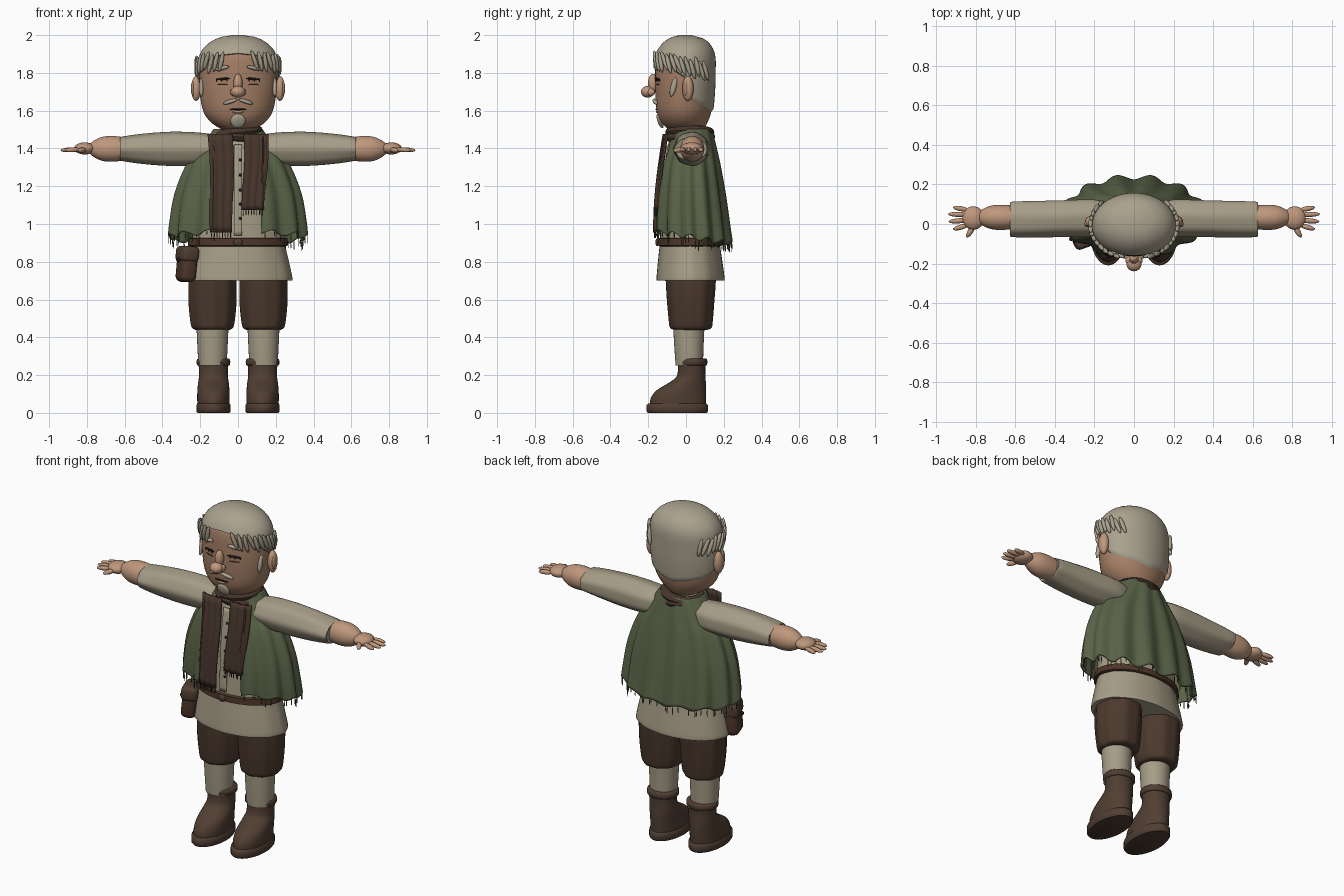
import bpy, bmesh, math, random
from math import sin, cos, pi, radians
from mathutils import Matrix, Vector, Euler

random.seed(4)
if "Cube" in bpy.data.objects:
    bpy.data.objects.remove(bpy.data.objects["Cube"])


def material(name, r, g, b):
    m = bpy.data.materials.new(name)
    m.use_nodes = True
    m.diffuse_color = (r, g, b, 1)
    for node in m.node_tree.nodes:
        if node.type == "BSDF_PRINCIPLED":
            node.inputs["Base Color"].default_value = (r, g, b, 1)
    return m


SKIN = material("warm_skin", .52, .31, .20)
FACE = material("tanned_face", .38, .215, .135)
HAIR = material("grey_hair", .40, .36, .27)
LINEN = material("linen", .38, .335, .24)
GREEN = material("moss_green", .10, .125, .063)
PANTS = material("dark_brown_cloth", .07, .04, .026)
SCARF = material("scarf_brown", .062, .037, .025)
LEATHER = material("boot_leather", .08, .048, .032)
BELT = material("belt_leather", .075, .036, .022)
DARK = material("near_black", .015, .01, .008)


def finish(name, bm, mat, thick=0):
    bmesh.ops.recalc_face_normals(bm, faces=bm.faces)
    me = bpy.data.meshes.new(name)
    for f in bm.faces:
        f.smooth = True
    bm.to_mesh(me)
    bm.free()
    me.set_sharp_from_angle(angle=radians(50))
    me.materials.append(mat)
    ob = bpy.data.objects.new(name, me)
    bpy.context.collection.objects.link(ob)
    if thick:
        mod = ob.modifiers.new("thickness", "SOLIDIFY")
        mod.thickness = thick
        mod.offset = 0
    return ob


def ball(name, loc, radii, mat, rot=None, seg=16):
    bm = bmesh.new()
    m = Matrix.LocRotScale(Vector(loc), rot or Euler(), Vector(radii))
    bmesh.ops.create_uvsphere(bm, u_segments=seg, v_segments=seg // 2 + 2, radius=1, matrix=m)
    return finish(name, bm, mat)


def smooth_rows(rings, steps):
    """Catmull-Rom interpolation between the given rings."""
    out = []
    for i in range(len(rings) - 1):
        p = [rings[max(0, min(len(rings) - 1, i + k))] for k in (-1, 0, 1, 2)]
        for j in range(steps):
            t = j / steps
            out.append(tuple(b + .5 * t * (c - a + t * (2*a - 5*b + 4*c - d + t * (3*(b - c) + d - a)))
                             if steps > 1 else b for a, b, c, d in zip(*p)))
    return out + [rings[-1]]


def sheet(name, nu, nv, func, mat, closed=False, caps=False, thick=0):
    """Grid surface; func(u, v) gives a point for u, v in 0..1."""
    bm = bmesh.new()
    cols = nu if closed else nu + 1
    g = [[bm.verts.new(func(i / nu, j / nv)) for i in range(cols)] for j in range(nv + 1)]
    for j in range(nv):
        for i in range(nu):
            k = (i + 1) % cols
            bm.faces.new((g[j][i], g[j][k], g[j + 1][k], g[j + 1][i]))
    if caps:
        bm.faces.new(g[0])
        bm.faces.new(g[-1])
    return finish(name, bm, mat, thick)


def oval(ring, a, cx=0):
    """Point on a ring (z, half width, front y, back y); angle 0 faces the front."""
    z, w, yf, yb = ring
    return Vector((cx + w * sin(a), (yf + yb) / 2 - (yb - yf) / 2 * cos(a), z))


def loft(name, rings, mat, cx=0, steps=4, flutes=0, depth=0, place=lambda p: p):
    rows = smooth_rows(rings, steps)

    def point(u, v):
        z, w, yf, yb = rows[round(v * (len(rows) - 1))]
        k = depth * cos(flutes * 2 * pi * u)
        return place(oval((z, w * (1 + k), yf - .1 * k, yb + .1 * k), 2 * pi * u, cx))
    return sheet(name, 48, len(rows) - 1, point, mat, closed=True, caps=True)


def lookup(table, t):
    """Linear interpolation of rows sorted by their first value."""
    for p, q in zip(table, table[1:]):
        if t <= q[0]:
            k = max(0, (t - p[0]) / max(q[0] - p[0], 1e-6))
            return tuple(a + (b - a) * k for a, b in zip(p, q))
    return table[-1]


# Head
HEAD = [(1.485, .05, -.05, .06), (1.5, .085, -.09, .09), (1.54, .145, -.132, .115),
        (1.6, .185, -.155, .135), (1.7, .203, -.163, .145), (1.8, .205, -.163, .148),
        (1.88, .198, -.158, .147), (1.93, .17, -.135, .13), (1.965, .125, -.1, .1),
        (1.985, .075, -.06, .06), (1.993, .02, -.02, .02)]
loft("head", HEAD, FACE)
HEAD_ROWS = smooth_rows(HEAD, 4)


def on_head(a, z, off=0):
    _, w, yf, yb = lookup(HEAD_ROWS, z)
    return oval((z, w + off, yf - off, yb + off), a)


def on_face(x, z, off=0):
    w = lookup(HEAD_ROWS, z)[1]
    return on_head(math.asin(x / w), z, off)


# Hair cap with a hairline that drops behind the ears
HAIRLINE = [(0, 1.9), (.5, 1.89), (.9, 1.86), (1.4, 1.79), (1.6, 1.77),
            (1.78, 1.66), (2.2, 1.625), (3.15, 1.59)]


def hair_point(u, v):
    a = 2 * pi * u
    low = lookup(HAIRLINE, min(a, 2 * pi - a))[1]
    p = on_head(a, low + (1.993 - low) * v, -.002 if v == 0 else .009)
    p.z += .007 * v
    return p


sheet("hair_cap", 64, 24, hair_point, HAIR, closed=True, caps=True)
ball("crown_spot", (0, 0, 1.996), (.016, .016, .004), SKIN)

for s in (-1, 1):
    # Hair locks around the brow and temples
    for i in range(13):
        a = .42 + i * .155
        p = on_head(s * a, 1.865 + random.uniform(-.012, .012) - .004 * i, .016)
        rot = Matrix.Rotation(s * a, 3, "Z") @ Matrix.Rotation(-s * random.uniform(.2, .45), 3, "Y")
        ball("hair_lock", p, (.012, .012, .055), HAIR, rot.to_quaternion(), 10)
    ball("sideburn", on_head(s * 1.2, 1.725, .004), (.012, .016, .052), HAIR, Euler((-.25, 0, 0)))
    ball("ear", (s * .222, .01, 1.717), (.026, .03, .066), SKIN)
    ball("inner_ear", (s * .238, .0, 1.717), (.012, .016, .04), FACE)
    # Brows, closed eyes, moustache
    ball("eyebrow", on_face(s * .085, 1.825, .004), (.044, .012, .011), HAIR, Euler((0, s * .2, s * .4)))
    ball("closed_eyelid", on_face(s * .08, 1.768, .001), (.04, .006, .006), DARK, Euler((0, s * .08, s * .35)))
    for k in (-1, 0, 1):
        ball("eyelash", on_face(s * .085 + k * .027, 1.762, .003), (.003, .004, .008), DARK, seg=8)
    ball("lower_lid", on_face(s * .082, 1.738, 0), (.03, .005, .003), PANTS, Euler((0, 0, s * .35)))
    ball("moustache", on_face(s * .04, 1.648, .006), (.04, .012, .011), HAIR, Euler((0, s * .3, s * .2)))
    ball("nostril_wing", (s * .025, -.185, 1.698), (.018, .022, .02), SKIN)
ball("nose_bridge", (0, -.175, 1.745), (.024, .026, .05), SKIN)
ball("nose_tip", (0, -.203, 1.7), (.038, .036, .031), SKIN)
ball("mouth", on_face(0, 1.607, -.001), (.045, .006, .005), DARK)
ball("lower_lip", on_face(0, 1.594, -.002), (.03, .008, .007), SKIN)
ball("goatee", on_face(0, 1.545, .002), (.04, .014, .04), HAIR, Euler((.35, 0, 0)))

# Tunic with belt, placket and buttons
TUNIC = [(.7, .285, -.155, .203), (.72, .285, -.155, .203), (.8, .268, -.148, .192),
         (.9, .246, -.138, .178), (1.0, .24, -.134, .17), (1.2, .23, -.125, .155),
         (1.35, .2, -.108, .14), (1.45, .15, -.085, .115), (1.49, .08, -.05, .08)]
loft("tunic", TUNIC, LINEN, flutes=12, depth=.008)
loft("belt", [(.882, .25, -.14, .18), (.887, .265, -.151, .19), (.922, .262, -.149, .188),
              (.927, .25, -.14, .18)], BELT, steps=1)
ball("belt_knot", (0, -.152, .903), (.024, .01, .02), LEATHER)
TUNIC_ROWS = smooth_rows(TUNIC, 4)
sheet("placket", 4, 20, lambda u, v: (-.022 + .044 * u, lookup(TUNIC_ROWS, .94 + .48 * v)[2] - .006,
                                      .94 + .48 * v), LINEN, thick=.006)
for z in (1.03, 1.105, 1.18, 1.26, 1.34):
    ball("button", (.012, lookup(TUNIC_ROWS, z)[2] - .011, z), (.008, .005, .008), DARK, seg=10)

# Cape, open at the front, with folds and a scalloped hem
CAPE = smooth_rows([(1.5, .125, -.075, .135), (1.45, .16, -.085, .147), (1.38, .21, -.1, .162),
                    (1.3, .27, -.125, .178), (1.15, .325, -.147, .203), (1.0, .348, -.157, .222),
                    (.9, .355, -.158, .234)], 4)


def cape_point(u, v):
    a = .36 + u * (2 * pi - .72)
    z, w, yf, yb = CAPE[round(v * (len(CAPE) - 1))]
    fold = .014 * v * cos(13 * a)
    z += v ** 4 * (.028 + .03 * cos(a) + .014 * sin(13 * a + 1))
    return oval((z, w + fold, yf - fold, yb + fold), a)


sheet("cape", 120, len(CAPE) - 1, cape_point, GREEN, thick=.01)
for i in range(56):
    p = cape_point((i + random.random()) / 56, 1)
    size = random.uniform(.012, .028)
    ball("fringe_thread", p - Vector((0, 0, size)), (.003, .003, size), GREEN, seg=6)


# Scarf: wrap and two hanging ends
def scarf_end(name, x0, x1, bottom):
    def point(u, v):
        z = 1.475 + (bottom - 1.475) * v
        x = (x0 + (x1 - x0) * u) * (1 - .12 * v) + .006 * sin(5 * v)
        bow = .05 * sin(min(v * (1.475 - bottom) / .5, 1) * pi / 2)
        return (x, -.114 - bow + .004 * cos(u * 6 * pi) + .01 * (abs(x) > .13), z)
    sheet(name, 24, 14, point, SCARF, thick=.012)
    for i in range(8):
        p = Vector(point((i + .5) / 8, 1))
        ball("scarf_tassel", p - Vector((0, 0, .012)), (.003, .003, .018), SCARF, seg=6)


scarf_end("right_scarf_end", -.16, -.03, .955)
scarf_end("left_scarf_end", .03, .16, 1.075)
for z, tilt, size in ((1.485, .12, .1), (1.462, -.1, .104)):
    sheet("scarf_wrap", 40, 12, lambda u, v: (
        (size + .03 * cos(2 * pi * v)) * sin(2 * pi * u),
        .02 - (size + .03 * cos(2 * pi * v)) * cos(2 * pi * u),
        z + .026 * sin(2 * pi * v) + tilt * .1 * sin(2 * pi * u)), SCARF, closed=True)

for s in (-1, 1):
    side = "left" if s > 0 else "right"

    def along_arm(p):
        return Vector((s * p.z, p.y, 1.398 - p.x))

    # Arm and hand
    loft(side + "_sleeve", [(.1, .07, -.05, .1), (.2, .085, -.062, .125), (.35, .09, -.064, .122),
                            (.5, .08, -.066, .118), (.615, .064, -.064, .115), (.622, .058, -.055, .105)],
         LINEN, place=along_arm, flutes=7, depth=.02)
    loft(side + "_forearm", [(.58, .058, -.02, .09), (.66, .068, -.03, .097), (.72, .063, -.026, .093),
                             (.765, .042, -.008, .075), (.79, .02, .01, .055)], SKIN, place=along_arm)
    ball(side + "_palm", (s * .812, .03, 1.4), (.056, .06, .032), SKIN)
    for y0, y1, tip in ((.07, .085, .915), (.047, .05, .94), (.02, .012, .937), (-.005, -.027, .915)):
        root, end = Vector((s * .835, y0, 1.396)), Vector((s * tip, y1, 1.39))
        ball(side + "_finger", (root + end) / 2, (.013, .013, (end - root).length / 2), SKIN,
             (end - root).to_track_quat("Z", "Y"), 12)
    thumb = Vector((s * .5, -.8, -.1))
    ball(side + "_thumb", (s * .825, -.035, 1.392), (.014, .014, .038), SKIN,
         thumb.to_track_quat("Z", "Y"), 12)

    # Gathered breeches, stocking and boot
    x = s * .135
    loft(side + "_breeches", [(.44, .09, -.06, .115), (.452, .108, -.083, .138), (.5, .118, -.09, .145),
                              (.6, .126, -.099, .153), (.7, .124, -.104, .16), (.76, .115, -.1, .155)],
         PANTS, x, flutes=9, depth=.025)
    loft(side + "_stocking", [(.25, .075, -.055, .09), (.35, .08, -.062, .093), (.46, .085, -.068, .098)],
         LINEN, x)
    x = s * .13
    loft(side + "_boot", [(.04, .085, -.192, .105), (.08, .086, -.186, .106), (.12, .085, -.155, .106),
                          (.16, .081, -.09, .105), (.19, .077, -.052, .103), (.23, .077, -.042, .102),
                          (.265, .08, -.043, .104)], LEATHER, x)
    loft(side + "_boot_cuff", [(.25, .078, -.042, .103), (.256, .088, -.051, .112), (.282, .088, -.051, .112),
                               (.288, .078, -.042, .103)], LEATHER, x, steps=2)
    loft(side + "_sole", [(0, .085, -.202, .11), (.008, .091, -.209, .116), (.042, .091, -.209, .116),
                          (.05, .085, -.2, .108)], LEATHER, x, steps=1)


# Belt pouch with flap and clasp
def box(name, loc, size, mat, bevel):
    bm = bmesh.new()
    bmesh.ops.create_cube(bm, size=1, matrix=Matrix.LocRotScale(Vector(loc), Euler((0, .1, .35)), Vector(size)))
    bmesh.ops.bevel(bm, geom=bm.edges[:], offset=bevel, segments=4, profile=.5, affect="EDGES")
    return finish(name, bm, mat)


box("pouch", (-.272, -.055, .775), (.085, .13, .165), BELT, .03)
box("pouch_flap", (-.268, -.055, .84), (.095, .14, .085), LEATHER, .025)
ball("pouch_clasp", (-.318, -.075, .81), (.01, .012, .012), DARK, seg=10)
